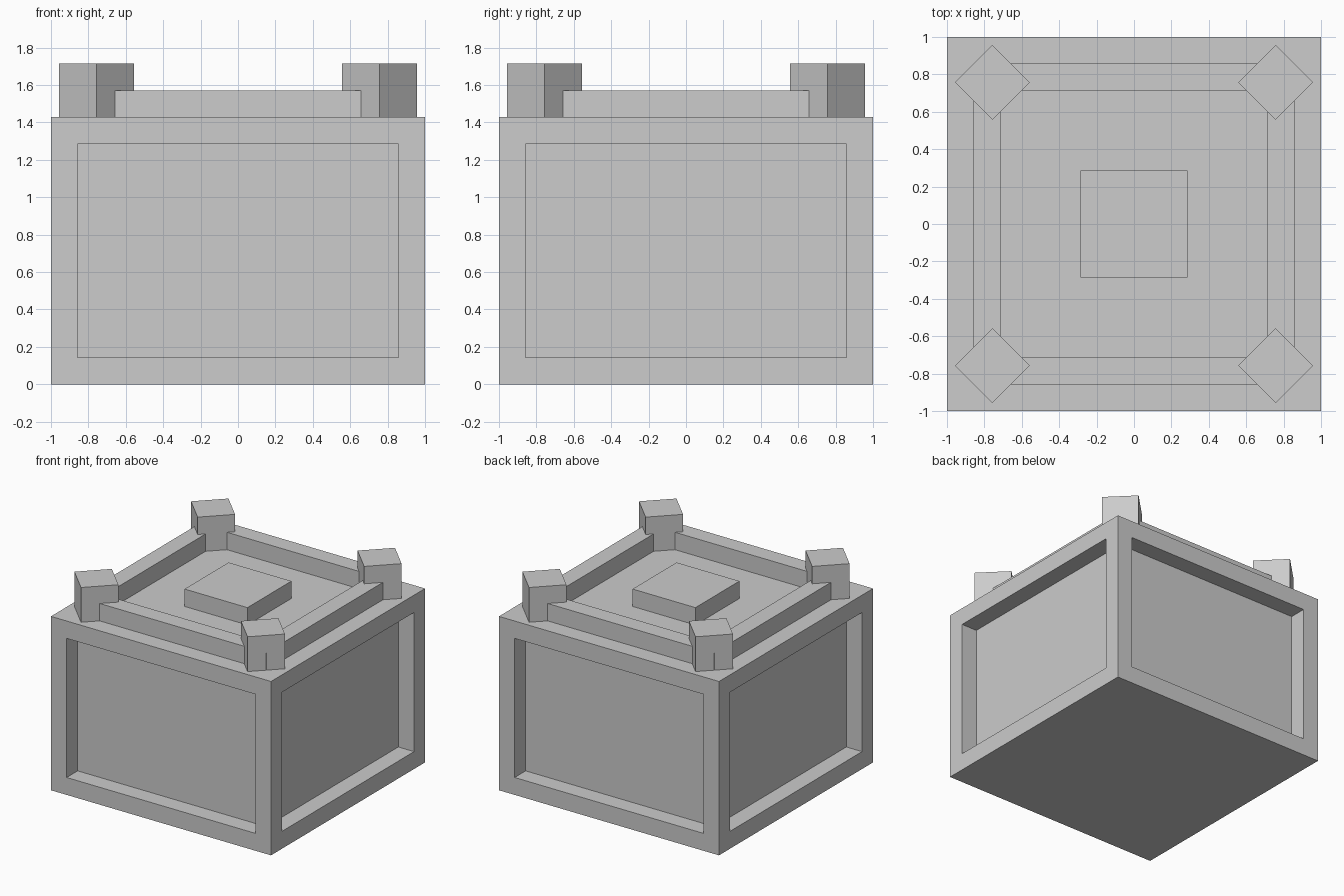
import bpy, bmesh
from math import pi, sqrt
from mathutils import Matrix, Vector

cube = bpy.data.objects.get("Cube")
if cube:
    bpy.data.objects.remove(cube, do_unlink=True)

U = 1 / 7            # building module
TOP = 10 * U         # top of the crate body

grey = bpy.data.materials.new("plain_grey")
grey.use_nodes = True
colour = (0.604, 0.604, 0.604, 1)
grey.diffuse_color = colour
grey.node_tree.nodes["Principled BSDF"].inputs["Base Color"].default_value = colour


def finish(name, bm):
    """Turn a bmesh into a named flat-shaded object."""
    bmesh.ops.recalc_face_normals(bm, faces=bm.faces)
    mesh = bpy.data.meshes.new(name)
    bm.to_mesh(mesh)
    bm.free()
    mesh.materials.append(grey)
    obj = bpy.data.objects.new(name, mesh)
    bpy.context.collection.objects.link(obj)
    return obj


def box(size, x, y, z0, turn=0):
    """Box standing on z0, turned about its own vertical axis."""
    bm = bmesh.new()
    place = (Matrix.Translation((x, y, z0 + size[2] / 2))
             @ Matrix.Rotation(turn, 4, 'Z') @ Matrix.Diagonal((*size, 1)))
    bmesh.ops.create_cube(bm, size=1, matrix=place)
    bm.normal_update()
    return bm


# Body: a flat frame on each side, then a panel sunk straight in
bm = box((2, 2, TOP), 0, 0, 0)
panels = [f for f in bm.faces if abs(f.normal.z) < 0.5]
bmesh.ops.inset_individual(bm, faces=panels, thickness=U, use_even_offset=True)
for panel in panels:
    inward = -U * panel.normal
    sunk = bmesh.ops.extrude_discrete_faces(bm, faces=[panel])["faces"][0]
    bmesh.ops.translate(bm, verts=sunk.verts, vec=inward)
finish("crate_body", bm)

# Square rim: a rectangular section swept around four corners
bm = bmesh.new()
section = [bm.verts.new((r * sqrt(0.5), r * sqrt(0.5), TOP + h))
           for r, h in ((5 * U * sqrt(2), 0), (6 * U * sqrt(2), 0),
                        (6 * U * sqrt(2), U), (5 * U * sqrt(2), U))]
edges = [bm.edges.new((section[i], section[(i + 1) % 4])) for i in range(4)]
bmesh.ops.spin(bm, geom=section + edges, cent=Vector(), axis=Vector((0, 0, 1)),
               angle=2 * pi, steps=4, use_merge=True)
bmesh.ops.remove_doubles(bm, verts=bm.verts, dist=0.0001)
finish("top_rim", bm)

# Raised block in the middle of the lid
finish("centre_block", box((4 * U, 4 * U, U), 0, 0, TOP))

# Corner posts set diagonally
for side, sx in (("left", 1), ("right", -1)):
    for end, sy in (("front", -1), ("back", 1)):
        finish(f"{end}_{side}_post",
               box((0.283, 0.283, 2 * U), sx * 0.757, sy * 0.757, TOP, pi / 4))
